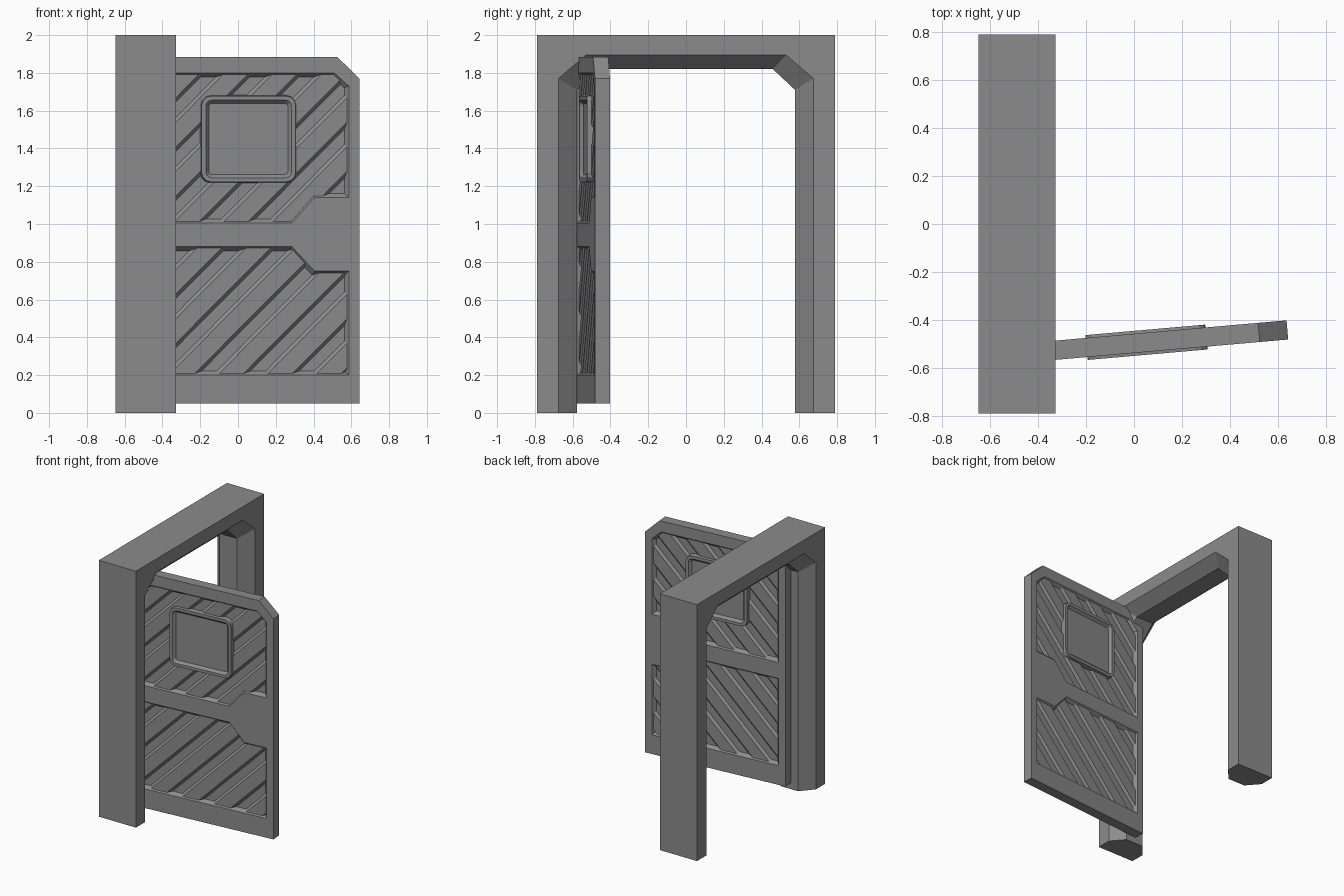
import bpy, bmesh, math
from mathutils import Vector, Matrix

cube = bpy.data.objects.get("Cube")
if cube:
    bpy.data.objects.remove(cube, do_unlink=True)

grey = bpy.data.materials.new("matte grey")
grey.use_nodes = True
GREY = (0.26, 0.26, 0.26, 1)
grey.diffuse_color = GREY
grey.node_tree.nodes["Principled BSDF"].inputs["Base Color"].default_value = GREY


def finish(name, bm):
    bmesh.ops.recalc_face_normals(bm, faces=bm.faces)
    mesh = bpy.data.meshes.new(name)
    bm.to_mesh(mesh)
    bm.free()
    mesh.materials.append(grey)
    obj = bpy.data.objects.new(name, mesh)
    bpy.context.collection.objects.link(obj)
    return obj


def inset(points, amount):
    """Mitred inward offset of a counter-clockwise outline."""
    pts = [Vector(p) for p in points]
    result = []
    for i, p in enumerate(pts):
        a = (p - pts[i - 1]).normalized()
        b = (pts[(i + 1) % len(pts)] - p).normalized()
        n1, n2 = Vector((-a.y, a.x)), Vector((-b.y, b.x))
        result.append(p + (n1 + n2) * amount / (1 + n1.dot(n2)))
    return result


def loft(name, sections):
    """Solid through (outline in x-z, depth y) sections, capped at both ends."""
    bm = bmesh.new()
    rings = [[bm.verts.new((p[0], y, p[1])) for p in pts] for pts, y in sections]
    for r, s in zip(rings, rings[1:]):
        for i in range(len(r)):
            j = (i + 1) % len(r)
            bm.faces.new((r[i], r[j], s[j], s[i]))
    bm.faces.new(rings[0])
    bm.faces.new(rings[-1])
    return finish(name, bm)


def cut(obj, cutters):
    """Subtract the cutters and remove them."""
    for c in cutters:
        m = obj.modifiers.new("cut", 'BOOLEAN')
        m.operation, m.solver, m.object = 'DIFFERENCE', 'EXACT', c
    bpy.context.view_layer.update()
    dg = bpy.context.evaluated_depsgraph_get()
    mesh = bpy.data.meshes.new_from_object(obj.evaluated_get(dg))
    obj.modifiers.clear()
    obj.data = mesh
    for c in cutters:
        bpy.data.objects.remove(c, do_unlink=True)


def symmetric(half):
    """Outline from its right-hand half, listed bottom to top."""
    return half + [(-x, z) for x, z in reversed(half)]


# Door frame: block with a bevelled, corner-chamfered opening
DEPTH, FLAT = 0.16, 0.075
block = symmetric([(0.79, 0), (0.79, 2)])
wide = symmetric([(0.675, -0.1), (0.675, 1.77), (0.53, 1.895)])
narrow = symmetric([(0.577, -0.1), (0.577, 1.71), (0.46, 1.82)])
frame = loft("door_frame", [(block, -DEPTH), (block, DEPTH)])
opening = loft("opening_cutter", [(wide, -DEPTH - 0.01), (wide, -DEPTH), (narrow, -FLAT),
                                  (narrow, FLAT), (wide, DEPTH), (wide, DEPTH + 0.01)])
cut(frame, [opening])
frame.data.transform(Matrix.Translation((-0.488, 0, 0)) @ Matrix.Rotation(math.pi / 2, 4, 'Z'))

# Door leaf with two bevelled panel openings, built around its own centre
CENTRE = Vector((0.068, -0.492, 0))
HALF = 0.04
leaf_outline = symmetric([(0.574, 0.05), (0.574, 1.77), (0.455, 1.885)])
L, R, A, B = -0.517, 0.517, 0.215, 0.335
upper = [(L, 1.005), (A, 1.005), (B, 1.14), (R, 1.14), (R, 1.73), (0.44, 1.8), (-0.44, 1.8), (L, 1.73)]
lower = [(L, 0.2), (R, 0.2), (R, 0.75), (B, 0.75), (A, 0.88), (L, 0.88)]
door_parts = []
leaf = loft("door_leaf", [(leaf_outline, -HALF), (leaf_outline, HALF)])
cutters = []
for panel in (upper, lower):
    small = inset(panel, 0.025)
    cutters.append(loft("panel_cutter", [(panel, -HALF - 0.01), (panel, -HALF), (small, -0.01),
                                         (small, 0.01), (panel, HALF), (panel, HALF + 0.01)]))
cut(leaf, cutters)
door_parts.append(leaf)

# Diagonal planking: a ribbed sheet on each side of the leaf
PITCH, START = 0.26, -0.12
HIGH, LOW = 0.03, 0.014
RIB = [(0, HIGH), (0.13, HIGH), (0.155, LOW), (0.235, LOW), (PITCH, HIGH)]


def rib_depth(u):
    t = (u - START + 1e-5) % PITCH
    for (u0, d0), (u1, d1) in zip(RIB, RIB[1:]):
        if t <= u1:
            return d0 + (d1 - d0) * (t - u0) / (u1 - u0)
    return HIGH


def planking(name, outline):
    bm = bmesh.new()
    for side in (-1, 1):
        sheet = bmesh.new()
        sheet.faces.new([sheet.verts.new((p[0], 0, p[1])) for p in inset(outline, 0.008)])
        for k in range(-9, 5):
            for u, _ in RIB[:-1]:
                bmesh.ops.bisect_plane(sheet, geom=sheet.verts[:] + sheet.edges[:] + sheet.faces[:],
                                       plane_co=(START + k * PITCH + u, 0, 0), plane_no=(1, 0, -1))
        for v in sheet.verts:
            v.co.y = side * rib_depth(v.co.x - v.co.z)
        bmesh.ops.recalc_face_normals(sheet, faces=sheet.faces)
        if sum(f.normal.y * f.calc_area() for f in sheet.faces) * side < 0:
            bmesh.ops.reverse_faces(sheet, faces=sheet.faces)
        temp = bpy.data.meshes.new("sheet")
        sheet.to_mesh(temp)
        sheet.free()
        bm.from_mesh(temp)
        bpy.data.meshes.remove(temp)
    mesh = bpy.data.meshes.new(name)
    bm.to_mesh(mesh)
    bm.free()
    mesh.materials.append(grey)
    obj = bpy.data.objects.new(name, mesh)
    bpy.context.collection.objects.link(obj)
    return obj


door_parts += [planking("upper_planks", upper), planking("lower_planks", lower)]


# Window: raised rounded rim with a sunken pane on both sides
def rounded_rect(cx, cz, w, h, r, steps=3):
    pts = []
    for q, (sx, sz) in enumerate([(1, 1), (-1, 1), (-1, -1), (1, -1)]):
        for i in range(steps + 1):
            a = math.pi / 2 * (q + i / steps)
            pts.append((cx + sx * (w / 2 - r) + r * math.cos(a), cz + sz * (h / 2 - r) + r * math.sin(a)))
    return pts


rim = rounded_rect(-0.016, 1.45, 0.51, 0.465, 0.055)
half_window = [(inset(rim, 0.045), 0.032), (inset(rim, 0.027), 0.052),
               (inset(rim, 0.005), 0.052), (rim, 0.01)]
door_parts.append(loft("window", [(p, -y) for p, y in half_window] + half_window[::-1]))

# Swing the door open
for part in door_parts:
    part.data.transform(Matrix.Translation(CENTRE) @ Matrix.Rotation(math.radians(5), 4, 'Z'))
